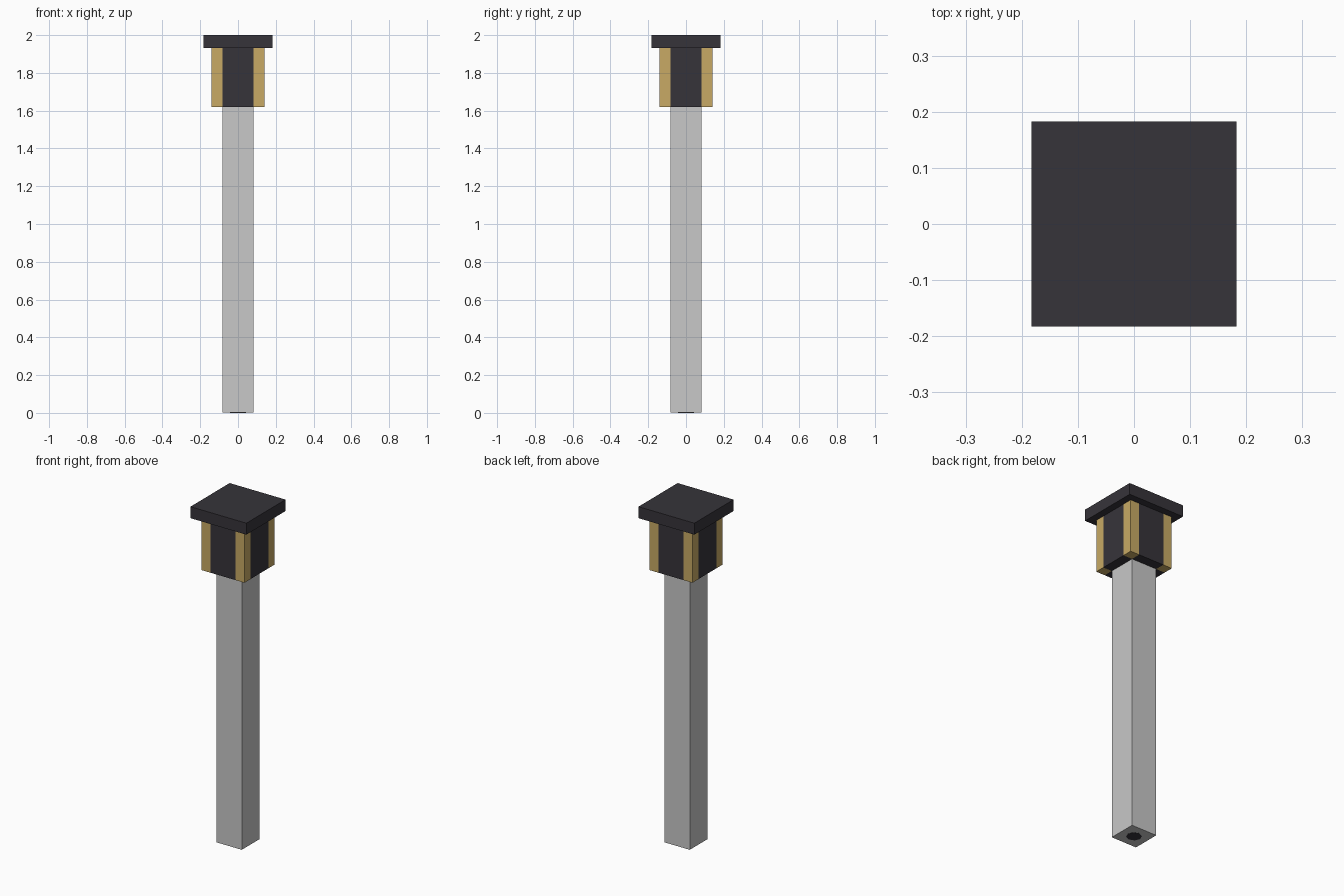
import bpy
import bmesh
import math

if "Cube" in bpy.data.objects:
    bpy.data.objects.remove(bpy.data.objects["Cube"])


def material(name, rgb):
    m = bpy.data.materials.new(name)
    m.diffuse_color = (*rgb, 1.0)
    m.use_nodes = True
    m.node_tree.nodes["Principled BSDF"].inputs["Base Color"].default_value = m.diffuse_color
    return m


DARK = material("charcoal", (0.037, 0.034, 0.042))
GOLD = material("brass", (0.578, 0.402, 0.130))
GREY = material("light grey", (0.578, 0.578, 0.578))


def prism(name, outline, z0, z1, mat):
    """Extrude a flat outline from z0 up to z1."""
    bm = bmesh.new()
    face = bm.faces.new([bm.verts.new((x, y, z0)) for x, y in outline])
    out = bmesh.ops.extrude_face_region(bm, geom=[face])
    for v in out["geom"]:
        if isinstance(v, bmesh.types.BMVert):
            v.co.z = z1
    bmesh.ops.recalc_face_normals(bm, faces=bm.faces)
    mesh = bpy.data.meshes.new(name)
    bm.to_mesh(mesh)
    bm.free()
    mesh.materials.append(mat)
    obj = bpy.data.objects.new(name, mesh)
    bpy.context.collection.objects.link(obj)
    return obj


def rect(x0, x1, y0, y1):
    return [(x0, y0), (x1, y0), (x1, y1), (x0, y1)]


P = 0.083   # half width of the pole
H = 0.141   # half width of the lantern head
C = 0.183   # half width of the cap
Z_HEAD, Z_CAP = 1.62, 1.932

# Pole, with a small dark socket plate on its underside
prism("pole", rect(-P, P, -P, P), 0.001, Z_HEAD, GREY)
ring = [(0.042 * math.cos(math.tau * i / 8), 0.042 * math.sin(math.tau * i / 8))
        for i in range(8)]
prism("base_socket", ring, 0.0, 0.002, DARK)

# Lantern core: cross-shaped so the corner bars sit flush with its faces
quarter = [(P, -H), (P, -P), (H, -P)]
cross = []
for _ in range(4):
    cross += quarter
    quarter = [(-y, x) for x, y in quarter]
prism("lantern_core", cross, Z_HEAD, Z_CAP, DARK)

# Four brass corner bars
for sx, side in ((-1, "left"), (1, "right")):
    for sy, end in ((-1, "front"), (1, "back")):
        xs, ys = sorted((sx * P, sx * H)), sorted((sy * P, sy * H))
        prism(f"corner_bar_{end}_{side}", rect(*xs, *ys), Z_HEAD, Z_CAP, GOLD)

# Square cap
prism("cap", rect(-C, C, -C, C), Z_CAP, 2.0, DARK)
